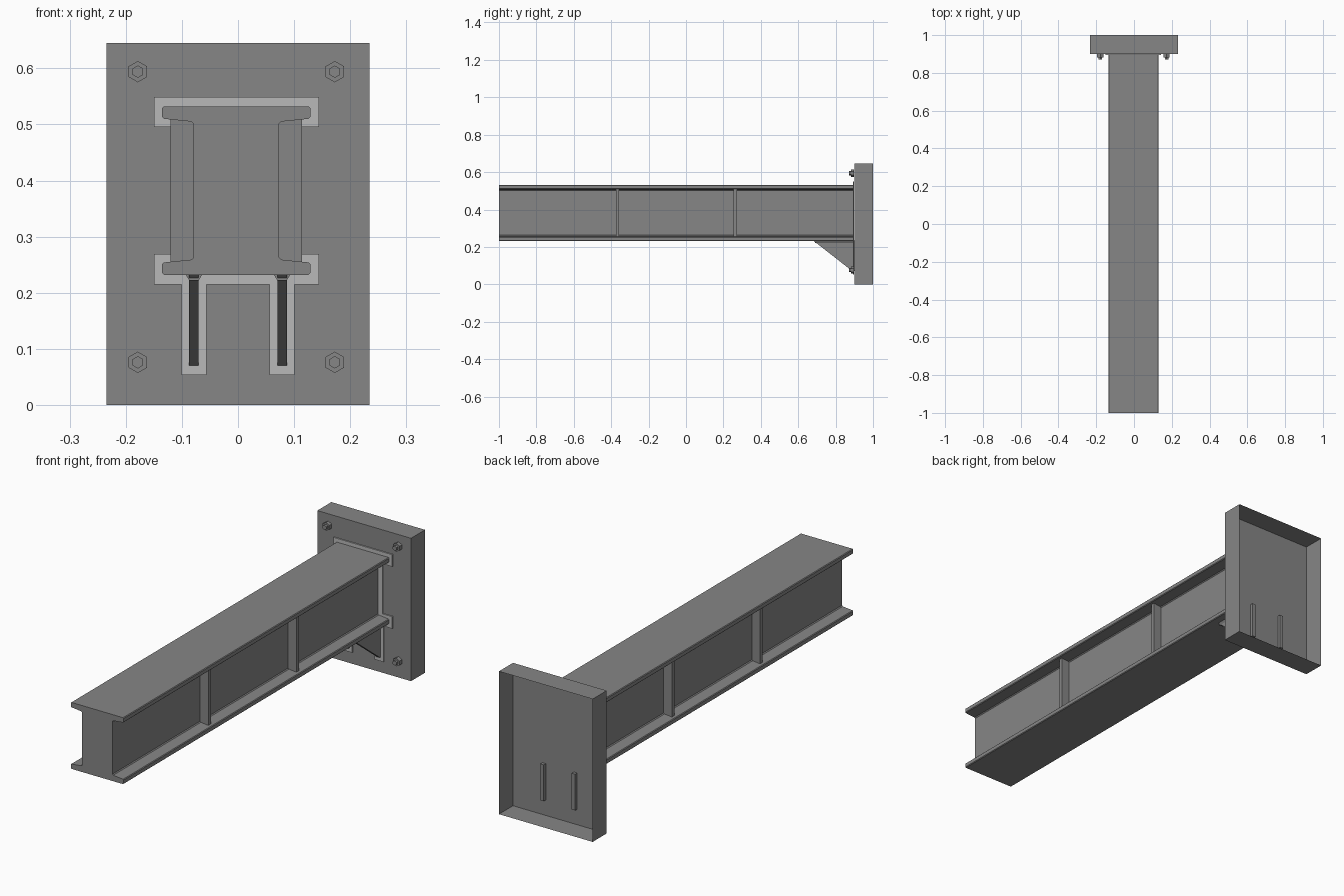
import bpy, bmesh, math
from mathutils import Vector

if "Cube" in bpy.data.objects:
    bpy.data.objects.remove(bpy.data.objects["Cube"], do_unlink=True)


def material(name, value):
    m = bpy.data.materials.new(name)
    m.use_nodes = True
    col = (value, value, value, 1)
    m.diffuse_color = col
    bsdf = next(n for n in m.node_tree.nodes if n.type == 'BSDF_PRINCIPLED')
    bsdf.inputs["Base Color"].default_value = col
    return m


STEEL = material("steel grey", 0.24)
WELD = material("weld light grey", 0.48)
CX = -0.003          # centre line of the beam


def prism(name, pts, start, end, mat, axis="y", bevel=0, open_back=False):
    """Extrude a 2D outline: (x, z) along y, or (y, z) along x."""
    def place(p, d):
        return Vector((p[0], d, p[1])) if axis == "y" else Vector((d, p[0], p[1]))
    bm = bmesh.new()
    a = [bm.verts.new(place(p, start)) for p in pts]
    b = [bm.verts.new(place(p, end)) for p in pts]
    bm.faces.new(a)
    back = bm.faces.new(b[::-1])
    for i in range(len(pts)):
        j = (i + 1) % len(pts)
        bm.faces.new((a[j], a[i], b[i], b[j]))
    bmesh.ops.recalc_face_normals(bm, faces=bm.faces[:])
    if open_back:
        bmesh.ops.delete(bm, geom=[back], context='FACES_ONLY')
    me = bpy.data.meshes.new(name)
    bm.to_mesh(me)
    bm.free()
    me.materials.append(mat)
    ob = bpy.data.objects.new(name, me)
    bpy.context.collection.objects.link(ob)
    if bevel:
        mod = ob.modifiers.new("soft edges", 'BEVEL')
        mod.width = bevel
        mod.segments = 2
        mod.limit_method = 'ANGLE'
    return ob


def rect(x0, x1, z0, z1):
    return [(x0, z0), (x1, z0), (x1, z1), (x0, z1)]


def i_outline(half, mid):
    """Mirror a quarter outline of (x offset, z offset) into a closed I shape."""
    right = half + [(x, -z) for x, z in reversed(half)]
    left = [(-x, z) for x, z in reversed(right)]
    return [(CX + x, mid + z) for x, z in right + left]


def hexagon(x, z, r):
    angles = [math.radians(30 + 60 * k) for k in range(6)]
    return [(x + r * math.cos(t), z + r * math.sin(t)) for t in angles]


# Hollow wall plate, open at the back
prism("wall_plate", rect(-0.234, 0.234, 0, 0.645), 0.9, 1.0, STEEL, open_back=True)

# Beam with rounded flange tips and tapered inner flange faces
MID = 0.382
beam = [(0.129, 0.15), (0.132, 0.147), (0.132, 0.131), (0.129, 0.128),
        (0.08, 0.123), (0.076, 0.119)]
prism("beam", i_outline(beam, MID), -1, 0.8995, STEEL)

# Stiffener ribs in the web pockets
for tag, y in (("front", -0.366), ("rear", 0.263)):
    for side, s in (("left", 1), ("right", -1)):
        x0, x1 = sorted((CX + s * 0.07, CX + s * 0.117))
        prism(f"stiffener_{tag}_{side}", rect(x0, x1, MID - 0.128, MID + 0.128),
              y - 0.009, y + 0.009, STEEL)

# Pale weld margin around the beam
margin = [(0.147, 0.167), (0.147, 0.113), (0.098, 0.113)]
prism("beam_weld", i_outline(margin, MID), 0.894, 0.8995, WELD)

# Gussets under the beam, with fillets and weld margins
for side, s in (("left", 1), ("right", -1)):
    x = s * 0.0785
    prism(f"gusset_{side}", [(0.68, 0.234), (0.89, 0.07), (0.915, 0.07), (0.915, 0.234)],
          x - 0.0085, x + 0.0085, STEEL, axis="x")
    prism(f"gusset_fillet_{side}",
          [(x - 0.015, 0.233), (x + 0.015, 0.233), (x + 0.0085, 0.222), (x - 0.0085, 0.222)],
          0.69, 0.8995, STEEL)
    prism(f"gusset_weld_{side}", rect(x - 0.022, x + 0.022, 0.053, 0.215),
          0.894, 0.8995, WELD)

# Anchor bolts: hex nut and stud
for side, s in (("left", 1), ("right", -1)):
    for level, z in (("upper", 0.594), ("lower", 0.076)):
        x = CX + s * 0.1755
        prism(f"nut_{level}_{side}", hexagon(x, z, 0.019), 0.882, 0.8995, STEEL)
        prism(f"stud_{level}_{side}", hexagon(x, z, 0.011), 0.871, 0.883, STEEL)
